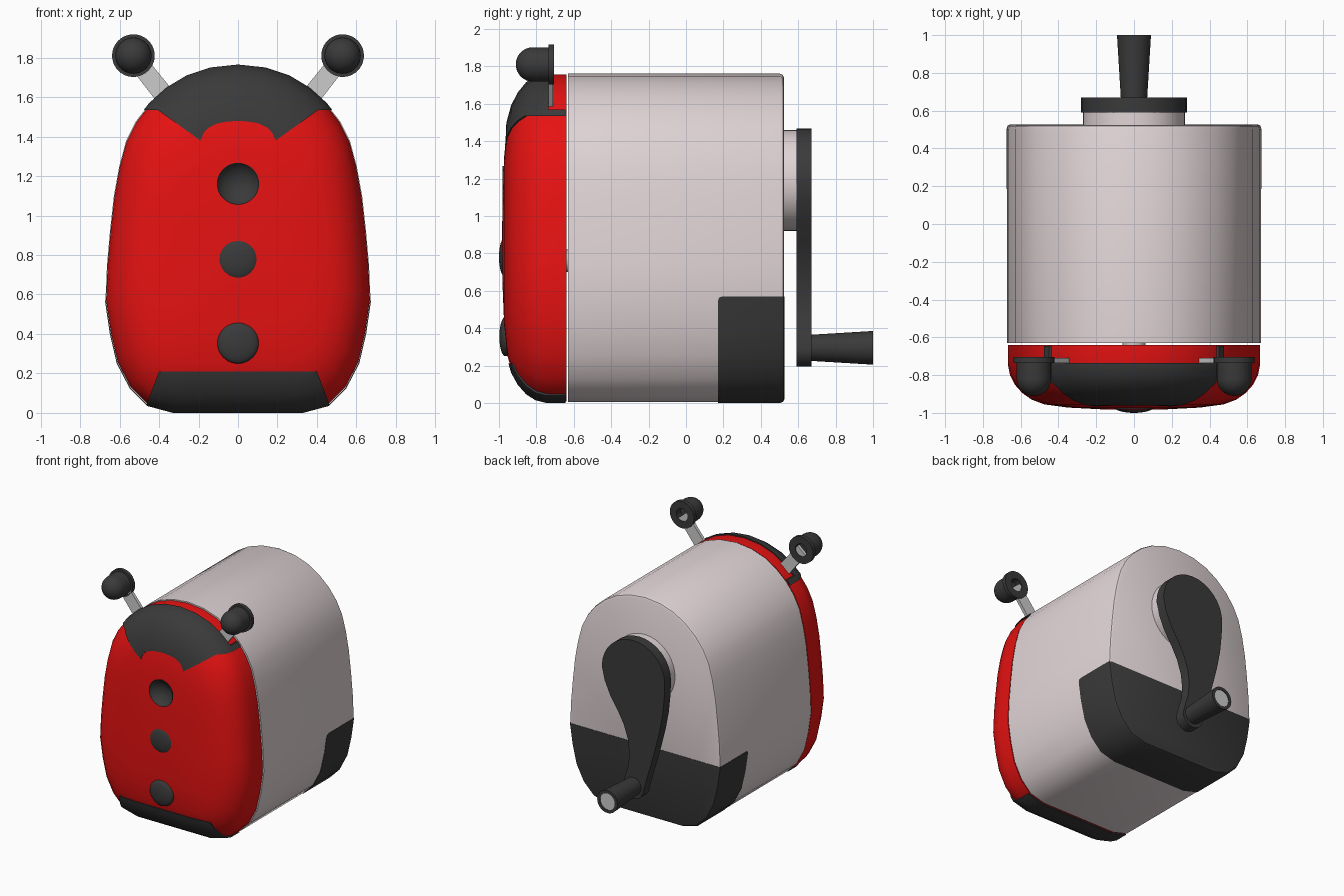
import bpy, bmesh
from math import sin, cos, pi, radians

if "Cube" in bpy.data.objects:
    bpy.data.objects.remove(bpy.data.objects["Cube"])


def material(name, rgb):
    m = bpy.data.materials.new(name)
    m.diffuse_color = (*rgb, 1)
    m.use_nodes = True
    m.node_tree.nodes["Principled BSDF"].inputs["Base Color"].default_value = m.diffuse_color
    return m


RED = material("red", (0.80, 0.006, 0.006))
DARK = material("dark", (0.042, 0.042, 0.042))
PINK = material("pale_pink", (0.75, 0.66, 0.67))


def smooth(ob):
    bpy.ops.object.select_all(action='DESELECT')
    bpy.context.view_layer.objects.active = ob
    ob.select_set(True)
    bpy.ops.object.shade_smooth_by_angle(angle=radians(35))


def loft(name, rings, mat=None):
    """Skin a list of equally long point rings and close both ends."""
    bm = bmesh.new()
    vs = [[bm.verts.new(p) for p in ring] for ring in rings]
    n = len(vs[0])
    for a, b in zip(vs, vs[1:]):
        for i in range(n):
            j = (i + 1) % n
            bm.faces.new((a[i], a[j], b[j], b[i]))
    for end in (vs[0], vs[-1]):
        if (end[0].co - end[n // 2].co).length > 1e-4:
            bm.faces.new(end)
    bmesh.ops.remove_doubles(bm, verts=bm.verts, dist=1e-5)
    bmesh.ops.recalc_face_normals(bm, faces=bm.faces)
    me = bpy.data.meshes.new(name)
    bm.to_mesh(me)
    bm.free()
    ob = bpy.data.objects.new(name, me)
    bpy.context.collection.objects.link(ob)
    if mat:
        me.materials.append(mat)
    smooth(ob)
    return ob


def prism_y(name, pts, y0, y1, mat=None):
    return loft(name, [[(x, y, z) for x, z in pts] for y in (y0, y1)], mat)


def lathe_y(name, profile, cx, cz, mat=None, n=40):
    """Turn (radius, y) points around an axis along y."""
    return loft(name, [[(cx + r * cos(2 * pi * i / n), y, cz + r * sin(2 * pi * i / n))
                        for i in range(n)] for r, y in profile], mat)


def boolean(ob, cutter, operation):
    cutter.hide_render = True
    mod = ob.modifiers.new("cut", 'BOOLEAN')
    mod.operation, mod.object, mod.solver = operation, cutter, 'EXACT'
    bpy.context.view_layer.objects.active = ob
    bpy.ops.object.modifier_apply(modifier=mod.name)
    bpy.data.objects.remove(cutter)
    smooth(ob)


def mirrored(half):
    return half + [(-x, z) for x, z in reversed(half) if x > 1e-6]


# Shared front outline, bottom to top
OUTLINE = mirrored([(.33, 0), (.46, .035), (.55, .125), (.615, .25), (.65, .4), (.675, .57),
                    (.667, .75), (.652, .92), (.632, 1.1), (.605, 1.25), (.57, 1.38),
                    (.52, 1.48), (.45, 1.57), (.36, 1.65), (.26, 1.71), (.14, 1.75), (0, 1.765)])
MID = 0.85


def outline_loft(name, steps, grow, dy, mat):
    return loft(name, [[(x * s * grow, y + dy, MID + (z - MID) * s * grow) for x, z in OUTLINE]
                       for y, s in steps], mat)


SHELL = [(-.64, 1), (-.74, 1), (-.80, .983), (-.85, .945), (-.895, .885), (-.93, .81),
         (-.955, .71), (-.972, .52), (-.981, .26), (-.984, 0)]
BODY = [(-.63, .995), (.503, .995), (.518, .988), (.525, .97)]

# Body and wrap-around rear grip
outline_loft("body", BODY, 1, 0, PINK)
grip = outline_loft("rear_grip", BODY, 1.004, .002, DARK)
side = [(.17, -.1), (.17, .545), (.177, .563), (.195, .57), (.8, .57), (.8, -.1)]
boolean(grip, loft("grip_cutter", [[(x, y, z) for y, z in side] for x in (-1, 1)]), 'INTERSECT')

# Domed front shell with a hole for the top spot
shell = outline_loft("front_shell", SHELL, .99, 0, RED)
boolean(shell, lathe_y("hole_cutter", [(.105, -1.1), (.105, -.90)], 0, 1.16), 'DIFFERENCE')
lathe_y("inner_connector", [(.06, -.70), (.06, -.60)], 0, .76)

# Dark head cap, its side tabs and the foot, cut from a slightly larger shell
cap_lower = [(0, 1.48), (.06, 1.475), (.11, 1.465), (.15, 1.445), (.173, 1.42), (.19, 1.38),
             (.60, 1.672), (.60, 2)]
patches = [("head_cap", mirrored(cap_lower), -.735),
           ("foot", mirrored([(.47, -.1), (.47, .025), (.40, .21)]), -.6)]
for sign, label in ((-1, "left"), (1, "right")):
    patches.append((label + "_cap_tab",
                    [(sign * x, z) for x, z in ((.40, 1.535), (.6, 1.535), (.6, 1.57), (.40, 1.57))], -.6))
for name, pts, y_back in patches:
    part = outline_loft(name, SHELL, 1.0, -.005, DARK)
    boolean(part, prism_y("patch_cutter", pts, -1.2, y_back), 'INTERSECT')

# Spots: a concave pencil opening and two domes
lathe_y("pencil_opening", [(0, -.925), (.035, -.929), (.07, -.945), (.095, -.966), (.104, -.98),
                           (.107, -.98), (.107, -.89), (0, -.89)], 0, 1.16, DARK)
for name, z, y in (("middle_spot", .78, -.968), ("lower_spot", .355, -.966)):
    dome = [(.105 * cos(a), y - .032 * sin(a)) for a in (i * pi / 16 for i in range(8, -1, -1))]
    lathe_y(name, dome + [(.105, -.93)], 0, z, DARK)

# Antennae: flat stalks and hollow-backed round knobs
knob = [(.092 * sin(i * pi / 16), -.818 - .092 * cos(i * pi / 16)) for i in range(9)]
knob += [(.092, -.735), (.108, -.735), (.108, -.705), (.05, -.705), (.05, -.76), (0, -.76)]
for sign, label in ((-1, "left"), (1, "right")):
    lathe_y(label + "_antenna_knob", knob, sign * .53, 1.81, DARK)
    stalk = [(.29, 1.585), (.375, 1.53), (.565, 1.775), (.495, 1.835)]
    prism_y(label + "_antenna_stalk", [(sign * x, z) for x, z in stalk], -.735, -.71)

# Crank hub, curved crank arm and handle
lathe_y("crank_hub", [(.27, .51), (.27, .60)], 0, 1.19, PINK)
arm = [(.28 * cos(i * pi / 16), 1.187 + .28 * sin(i * pi / 16)) for i in range(17)]
arm += [(-.275, 1.07), (-.26, .93), (-.235, .8), (-.205, .68), (-.17, .55), (-.13, .42)]
arm += [(-.092 * cos(i * pi / 10), .287 - .092 * sin(i * pi / 10)) for i in range(11)]
arm += [(.07, .37), (.045, .45), (.035, .55), (.048, .66), (.085, .77), (.14, .87),
        (.205, .97), (.255, 1.08)]
prism_y("crank_arm", arm, .59, .67, DARK)
lathe_y("crank_handle", [(0, .65), (.07, .65), (.07, .67), (.09, 1), (.066, 1), (.066, .97),
                         (0, .97)], 0, .295, DARK)
lathe_y("handle_end_disc", [(.066, .96), (.066, .995)], 0, .295)
